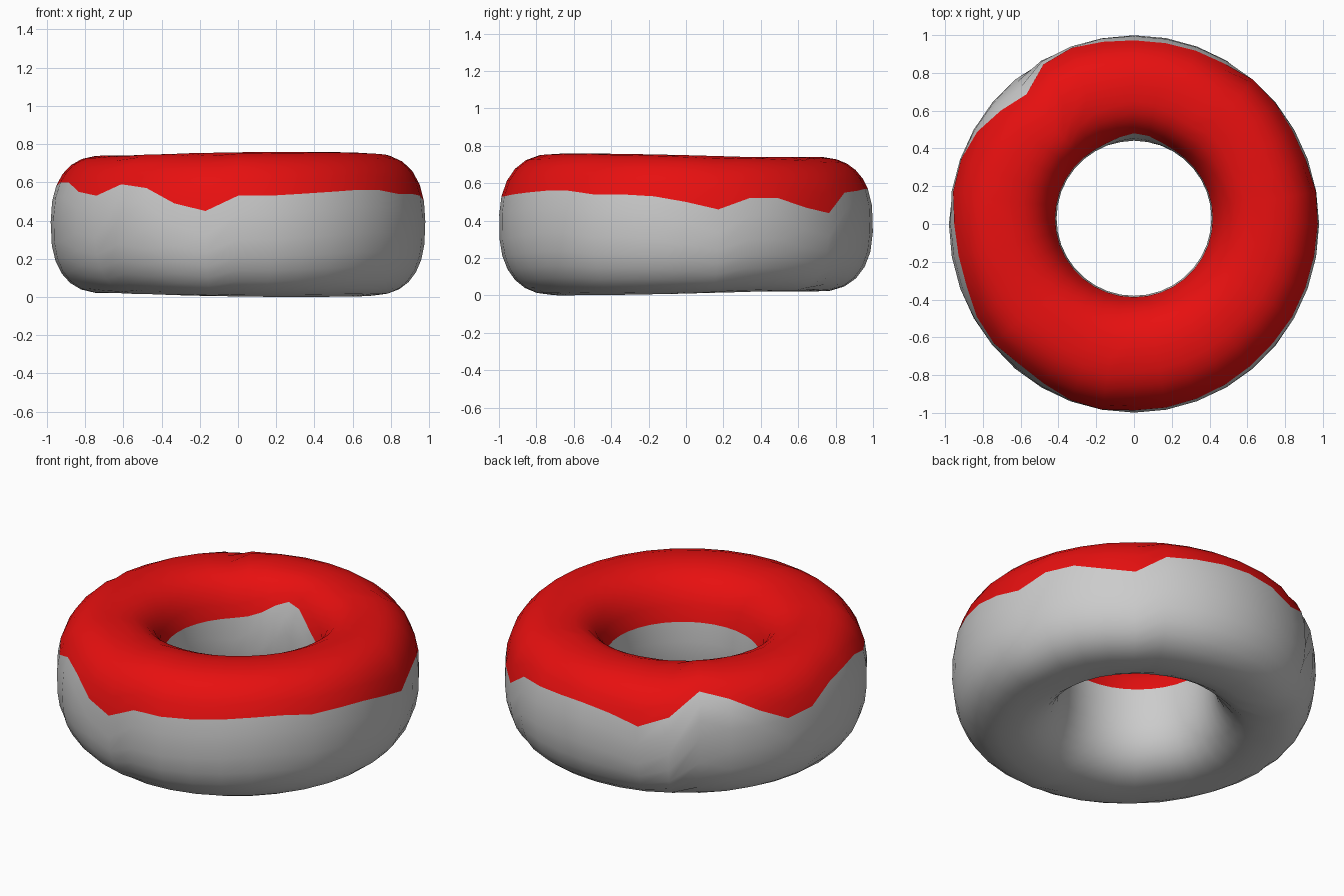
import bpy
import bmesh
from math import sin, cos, pi, radians, asin, exp

if "Cube" in bpy.data.objects:
    bpy.data.objects.remove(bpy.data.objects["Cube"])

SEG = 36            # sides around the ring
N = 2.5             # superellipse exponent of the cross-section
ZC = 0.38           # height of the tube centre

# height of the icing's outer edge, every 10 degrees from +x
DRIP = [.50, .46, .52, .52, .47, .44, .55, .56, .57, .57, .55, .50,
        .56, .68, .64, .56, .48, .50, .58, .60, .60, .55, .53, .59,
        .57, .49, .45, .53, .53, .54, .55, .56, .56, .54, .54, .53]


def half_height(a):
    return 0.36 + 0.02 * max(0, cos(a + radians(60)))


def power(v):
    return (1 if v >= 0 else -1) * abs(v) ** (2 / N)


def ring_point(a, t):
    """Point on the squarish ring; t = 0 outside, pi/2 top, pi in the hole."""
    r = 0.695 + 0.285 * power(cos(t))
    inner = max(0, -cos(t))
    x = r * cos(a)
    y = r * sin(a) * (1 + 0.02 * max(0, cos(t))) + 0.03 * inner
    return x, y, ZC + half_height(a) * power(sin(t))


def edge_angle(a, z):
    return asin(((z - ZC) / half_height(a)) ** (N / 2))


def band(name, limits, rows):
    """Smooth strip of the ring between two wavy section angles."""
    bm = bmesh.new()
    grid = []
    for i in range(SEG):
        a = 2 * pi * i / SEG
        t0, t1 = limits(i, a)
        grid.append([bm.verts.new(ring_point(a, t0 + (t1 - t0) * j / rows))
                     for j in range(rows + 1)])
    for i in range(SEG):
        p, q = grid[i], grid[(i + 1) % SEG]
        for j in range(rows):
            bm.faces.new((p[j], q[j], q[j + 1], p[j + 1])).smooth = True
    mesh = bpy.data.meshes.new(name)
    bm.to_mesh(mesh)
    bm.free()
    obj = bpy.data.objects.new(name, mesh)
    bpy.context.collection.objects.link(obj)
    return obj


def icing_limits(i, a):
    hole_edge = 0.50 + 0.12 * exp(-((a - radians(88)) / 0.35) ** 2)
    return edge_angle(a, DRIP[i]), pi - edge_angle(a, hole_edge)


def dough_limits(i, a):
    outer, hole = icing_limits(i, a)
    return hole, outer + 2 * pi


# bare dough: hole wall, underside and outer wall up to the icing
band("dough", dough_limits, 16)

# red icing over the top
icing = band("icing", icing_limits, 10)
red = bpy.data.materials.new("red_icing")
red.diffuse_color = (0.8, 0.005, 0.005, 1)
red.use_nodes = True
red.node_tree.nodes["Principled BSDF"].inputs["Base Color"].default_value = red.diffuse_color
icing.data.materials.append(red)
